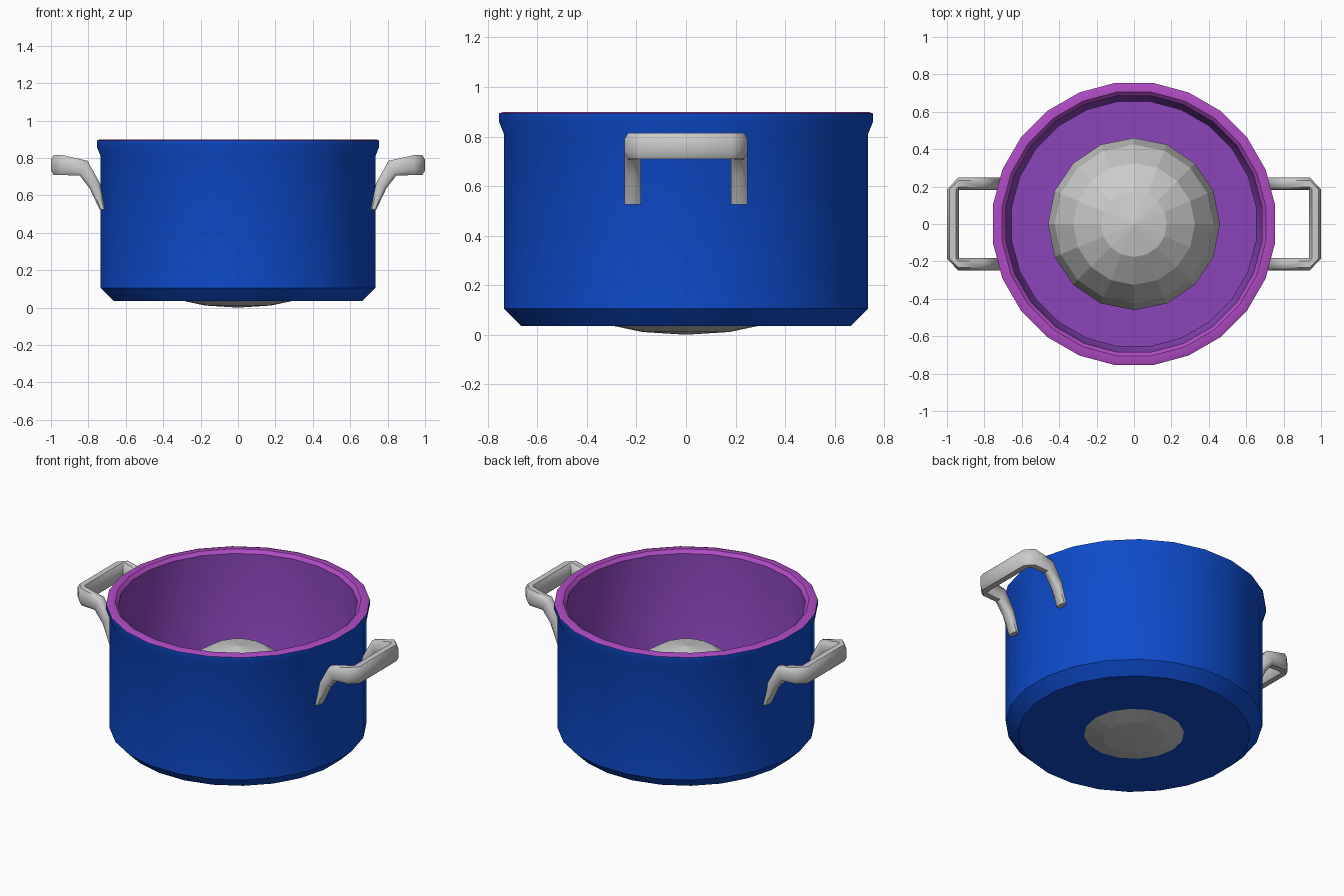
import bpy, bmesh
from math import pi, sin, cos, radians
from mathutils import Vector

if "Cube" in bpy.data.objects:
    bpy.data.objects.remove(bpy.data.objects["Cube"])


def material(name, color):
    m = bpy.data.materials.new(name)
    m.diffuse_color = (*color, 1)
    m.use_nodes = True
    m.node_tree.nodes["Principled BSDF"].inputs["Base Color"].default_value = m.diffuse_color
    return m


def make_object(name, bm, mat=None, smooth=None):
    bmesh.ops.recalc_face_normals(bm, faces=bm.faces)
    mesh = bpy.data.meshes.new(name)
    bm.to_mesh(mesh)
    bm.free()
    ob = bpy.data.objects.new(name, mesh)
    bpy.context.collection.objects.link(ob)
    if mat:
        mesh.materials.append(mat)
    if smooth:
        bpy.ops.object.select_all(action='DESELECT')
        ob.select_set(True)
        bpy.context.view_layer.objects.active = ob
        bpy.ops.object.shade_smooth_by_angle(angle=radians(smooth))
    return ob


def bridge(bm, rings):
    for a, b in zip(rings, rings[1:]):
        n = len(a)
        for i in range(n):
            j = (i + 1) % n
            bm.faces.new((a[i], a[j], b[j], b[i]))


def lathe(bm, profile, sides, phase=0.0, cap_first=False, cap_last=False):
    rings = [[bm.verts.new((r * cos(2 * pi * i / sides + phase),
                            r * sin(2 * pi * i / sides + phase), z))
              for i in range(sides)] for r, z in profile]
    bridge(bm, rings)
    if cap_first:
        bm.faces.new(rings[0])
    if cap_last:
        bm.faces.new(rings[-1])
    return rings


blue = material("blue_enamel", (0.004, 0.07, 0.6))
purple = material("purple_lining", (0.26, 0.06, 0.5))
magenta = material("magenta_rim", (0.43, 0.07, 0.55))

# Pot: outer wall, rounded rim and lining share one lathed profile
SIDES = 24
K = 1 / cos(pi / SIDES)
profile = [(0.665, 0.035), (0.735, 0.105), (0.735, 0.81), (0.755, 0.86),
           (0.755, 0.893), (0.735, 0.90), (0.705, 0.90), (0.685, 0.88),
           (0.68, 0.16), (0.655, 0.09)]
bm = bmesh.new()
lathe(bm, [(r * K, z) for r, z in profile], SIDES, pi / SIDES, True, True)
pot = make_object("pot", bm, blue, 35)
pot.data.materials.append(magenta)
pot.data.materials.append(purple)
for f in pot.data.polygons:
    c = f.center
    r = Vector((c.x, c.y)).length
    if c.z > 0.885:
        f.material_index = 1
    elif c.z > 0.06 and r < 0.69 and not (c.z < 0.08 and r > 0.69):
        f.material_index = 2

# Food: faceted bun, tall dome above its widest ring and shallow below
bm = bmesh.new()
bmesh.ops.create_uvsphere(bm, u_segments=16, v_segments=8, radius=0.46)
for v in bm.verts:
    v.co.z = 0.145 + v.co.z * (1.02 if v.co.z > 0 else 0.315)
make_object("food_bun", bm)

# Handles: flattened tube swept around a U, mirrored side to side
# each ring: centre, half-axis pointing outward, half-axis across
half = [((0.725, 0.215, 0.525), (0, 0.033, 0), (0.015, 0, 0)),
        ((0.765, 0.215, 0.65), (0, 0.033, 0), (0.027, 0, -0.015)),
        ((0.825, 0.215, 0.745), (0, 0.033, 0), (0.02, 0, -0.04)),
        ((0.94, 0.215, 0.762), (0, 0.033, 0), (0, 0, -0.053)),
        ((0.968, 0.185, 0.762), (0.032, 0, 0), (0, 0, -0.053))]


def flip(ring):
    return tuple((x, -y, z) for x, y, z in ring)


path = half + [flip(r) for r in reversed(half)]
# rounded-square section
section = [(1, -0.55), (1, 0.55), (0.55, 1), (-0.55, 1),
           (-1, 0.55), (-1, -0.55), (-0.55, -1), (0.55, -1)]
for side, name in ((1, "right_handle"), (-1, "left_handle")):
    bm = bmesh.new()
    rings = []
    for c, u, v in path:
        c, u, v = Vector(c), Vector(u), Vector(v)
        pts = [c + u * a + v * b for a, b in section]
        rings.append([bm.verts.new((p.x * side, p.y, p.z)) for p in pts])
    bridge(bm, rings)
    bm.faces.new(rings[0])
    bm.faces.new(rings[-1])
    make_object(name, bm, None, 50)
